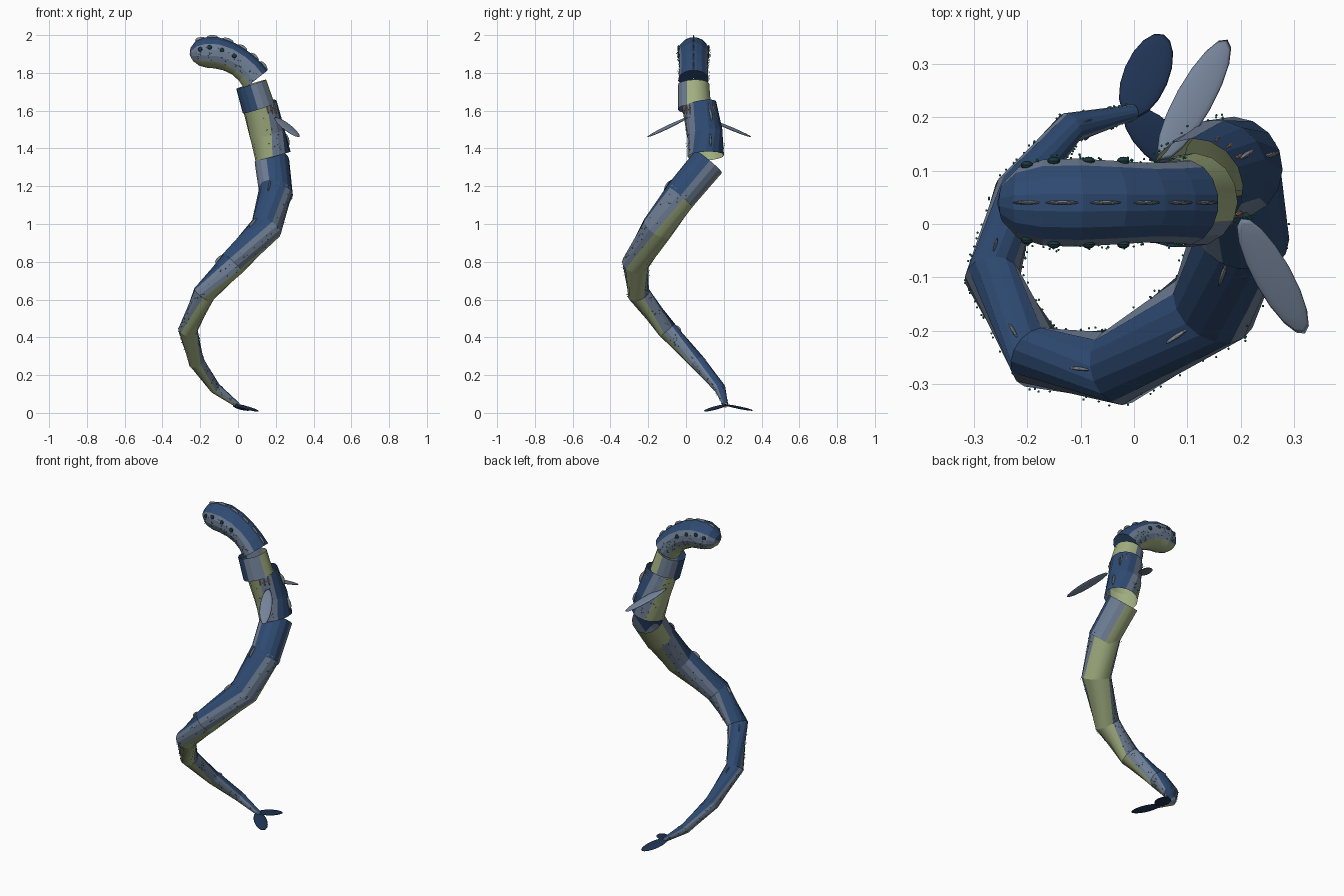
import bpy, bmesh, math, random
from mathutils import Vector, Matrix

random.seed(4)
cube = bpy.data.objects.get("Cube")
if cube:
    bpy.data.objects.remove(cube, do_unlink=True)


def material(name, rgb):
    m = bpy.data.materials.new(name)
    m.use_nodes = True
    m.diffuse_color = (*rgb, 1)
    m.node_tree.nodes["Principled BSDF"].inputs["Base Color"].default_value = (*rgb, 1)
    return m


BLUE = material("deep blue", (0.028, 0.07, 0.17))
FLANK = material("grey blue", (0.16, 0.21, 0.3))
BELLY = material("olive belly", (0.36, 0.43, 0.22))
FIN = material("pale fin", (0.18, 0.23, 0.32))
CREST = material("crest grey", (0.22, 0.25, 0.28))
FLUKE = material("dark navy", (0.014, 0.034, 0.09))
SPOT = material("dark teal", (0.01, 0.04, 0.045))
SPECK = material("sea green", (0.02, 0.24, 0.16))
GILL = material("dull pink", (0.48, 0.24, 0.18))
SIDES = 16


def finish(name, bm, mats):
    mesh = bpy.data.meshes.new(name)
    bm.to_mesh(mesh)
    bm.free()
    for m in mats:
        mesh.materials.append(m)
    ob = bpy.data.objects.new(name, mesh)
    bpy.context.collection.objects.link(ob)
    return ob


def frames(points, belly=(0, 0, -1)):
    """Centre, tangent, belly direction and side direction at each point."""
    pts = [Vector(p) for p in points]
    result = []
    for i, p in enumerate(pts):
        before, after = pts[max(i - 1, 0)], pts[min(i + 1, len(pts) - 1)]
        t = ((p - before).normalized() + (after - p).normalized()).normalized()
        down = Vector(belly)
        down = (down - t * down.dot(t)).normalized()
        result.append((p, t, down, t.cross(down)))
    return result


def tube(name, points, radii, belly=(0, 0, -1), blue_from=120, belly_to=60):
    """Open ringed tube, coloured by angle away from the belly."""
    bm = bmesh.new()
    rings = []
    for (p, t, d, s), r in zip(frames(points, belly), radii):
        ring = []
        for k in range(SIDES):
            a = math.tau * (k - 0.5) / SIDES
            ring.append(bm.verts.new(p + (d * math.cos(a) + s * math.sin(a)) * r))
        rings.append(ring)
    for low, high in zip(rings, rings[1:]):
        for k in range(SIDES):
            n = (k + 1) % SIDES
            f = bm.faces.new((low[k], low[n], high[n], high[k]))
            angle = 360 * k / SIDES
            angle = min(angle, 360 - angle)
            f.material_index = 0 if angle > blue_from else 2 if angle < belly_to else 1
            f.smooth = f.material_index == 2
            bm.edges.get((low[k], low[n])).smooth = False
    return finish(name, bm, [BLUE, FLANK, BELLY])


def add_ellipsoid(bm, centre, along, normal, size, seg=12):
    x = Vector(along).normalized()
    z = Vector(normal)
    z = (z - x * z.dot(x)).normalized()
    rot = Matrix((x, z.cross(x), z)).transposed().to_4x4()
    mat = Matrix.Translation(centre) @ rot @ Matrix.Diagonal((*size, 1))
    bmesh.ops.create_uvsphere(bm, u_segments=seg, v_segments=max(seg // 2, 4), radius=1, matrix=mat)


def blade(name, root, tip, width, mat):
    """Thin leaf-shaped fin from root to tip, level across its width."""
    a, b = Vector(root), Vector(tip)
    bm = bmesh.new()
    add_ellipsoid(bm, (a + b) / 2, b - a, (0, 0, 1), ((b - a).length / 2, width / 2, 0.006), 16)
    for f in bm.faces:
        f.smooth = True
    return finish(name, bm, [mat])


# Coiled body from the tail tip upward, with a turned shoulder sleeve on top
body = [(0, .21, .04), (-.12, .18, .13), (-.22, .06, .27), (-.265, -.1, .44),
        (-.18, -.25, .63), (-.03, -.268, .79), (.15, -.15, .98), (.2, -.01, 1.18)]
body_r = [.014, .03, .042, .052, .06, .072, .085, .09]
tube("coiled_body", body, body_r)
tube("shoulder", [(.203, -.035, 1.145), (.18, .12, 1.33)], [.088, .092], belly=(-.7, 1, -.3))

# Chest, neck and head are separate overlapping sleeves
chest = [(.185, .105, 1.36), (.155, .1, 1.48), (.115, .07, 1.63)]
chest_r = [.096, .096, .092]
tube("chest", chest, chest_r, belly_to=75)
tube("neck", [(.11, .045, 1.61), (.07, .04, 1.74)], [.088, .083], belly=(1, .6, .2))
head = [(.095, .04, 1.765), (.06, .04, 1.81), (.015, .04, 1.85), (-.045, .04, 1.885), (-.11, .04, 1.905),
        (-.17, .04, 1.908), (-.215, .04, 1.903), (-.245, .04, 1.897), (-.255, .04, 1.895)]
head_r = [.08, .077, .076, .08, .084, .082, .067, .036, .004]
tube("head", head, head_r)
tube("head_back", [(.091, .04, 1.77), (.095, .04, 1.765)], [.004, .08], blue_from=-1)

# Thin crests along the back and loose specks along both flanks
ridge = bmesh.new()
specks = bmesh.new()
for pts, radii, place, count in ((body, body_r, .85, 26), (chest, chest_r, .5, 22), (head[:7], head_r, .5, 18)):
    fr = frames(pts)
    for i in range(len(pts) - 1):
        (p, _, d, s), (q, _, e, u) = fr[i], fr[i + 1]
        r = radii[i] * (1 - place) + radii[i + 1] * place
        down = d.lerp(e, place).normalized()
        add_ellipsoid(ridge, p.lerp(q, place) - down * r * .94, q - p, down, (r * .4, r * .05, r * .2))
        for j in range(count):
            f = random.random()
            r = (radii[i] * (1 - f) + radii[i + 1] * f) * random.uniform(1, 1.1)
            a = random.uniform(1, 1.9) * random.choice((-1, 1))
            c = p.lerp(q, f) + d.lerp(e, f) * r * math.cos(a) + s.lerp(u, f) * r * math.sin(a)
            bmesh.ops.create_icosphere(specks, subdivisions=1, radius=.0024, matrix=Matrix.Translation(c))
finish("back_crests", ridge, [CREST])
finish("flank_specks", specks, [SPECK])

# Row of eye spots on each side of the head
spots = bmesh.new()
for side in (-1, 1):
    for x, z in ((-.2, 1.925), (-.15, 1.935), (-.085, 1.92), (-.02, 1.89)):
        reach = .07 if x < -.18 else .078
        add_ellipsoid(spots, (x, .04 + side * reach, z), (1, 0, 0), (0, 1, 0), (.012, .012, .008))
finish("eye_spots", spots, [SPOT])

# Gill lines on each side of the chest
gills = bmesh.new()
for side in (-1, 1):
    for k in range(3):
        a = side * math.radians(35 + 16 * k)
        out = Vector((math.cos(a), math.sin(a), 0))
        add_ellipsoid(gills, Vector((.12, .073, 1.61)) + out * .093, (-.2, -.1, 1), out, (.03, .004, .005), 8)
finish("gills", gills, [GILL])

# Side fins and tail flukes
blade("left_fin", (.05, .12, 1.555), (.175, .345, 1.46), .07, FIN)
blade("right_fin", (.2, .01, 1.565), (.32, -.205, 1.46), .07, FIN)
blade("rear_fluke", (-.01, .2, .045), (.055, .355, .012), .085, FLUKE)
blade("front_fluke", (-.015, .215, .045), (.105, .1, .008), .075, FLUKE)
